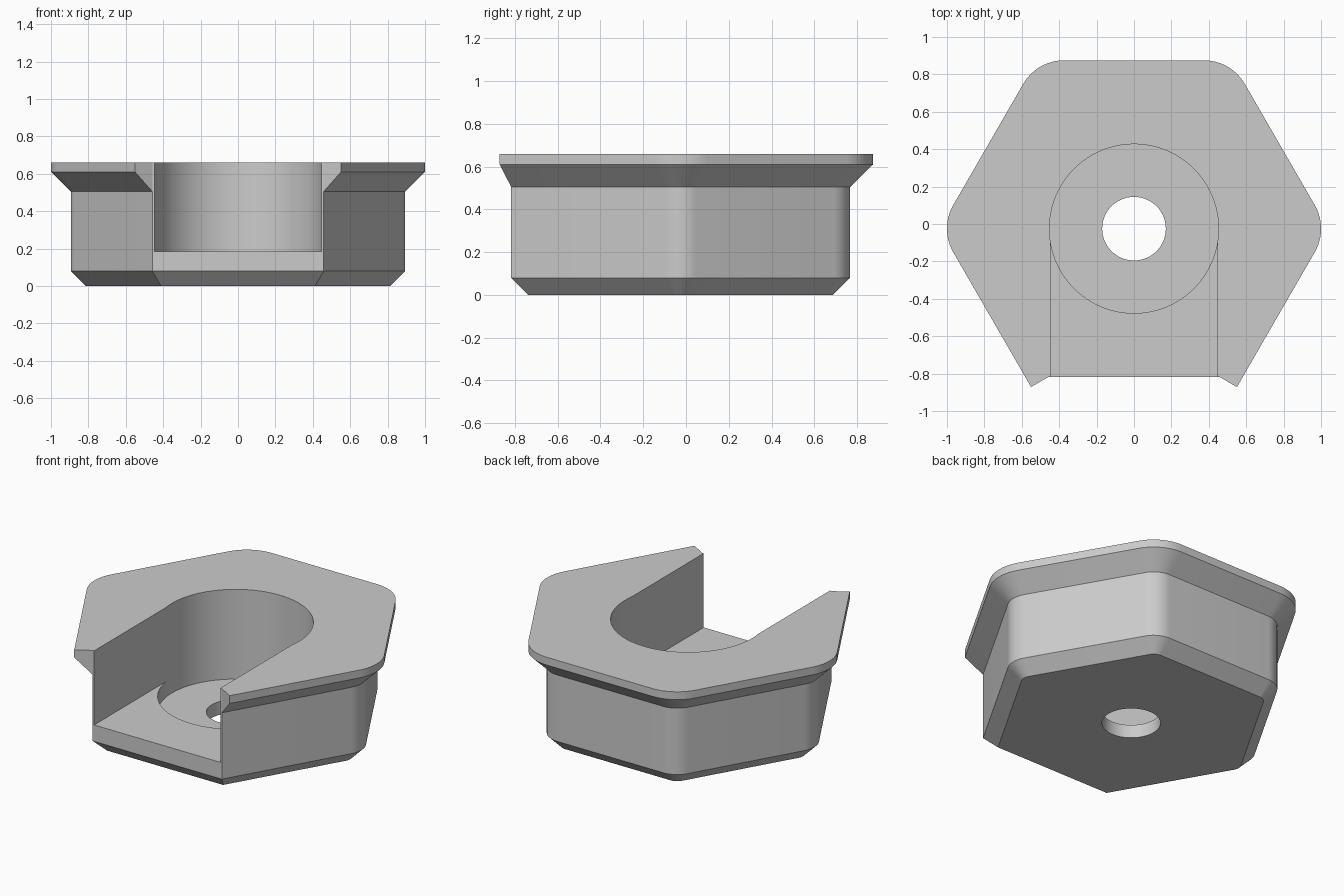
import bpy, bmesh
from math import cos, sin, radians
from mathutils import Vector

cube = bpy.data.objects.get("Cube")
if cube:
    bpy.data.objects.remove(cube, do_unlink=True)

CENTRE_Y = -0.025
APOTHEM = 0.793      # hexagon body, centre to flat
ROUND = 0.145        # body corner radius
TOP = 0.66
STEPS = 12           # segments per rounded corner

grey = bpy.data.materials.new("plain grey")
grey.use_nodes = True
grey.diffuse_color = (0.6, 0.6, 0.6, 1)
grey.node_tree.nodes["Principled BSDF"].inputs["Base Color"].default_value = (0.6, 0.6, 0.6, 1)


def polar(radius, degrees):
    return Vector((radius * cos(radians(degrees)), radius * sin(radians(degrees))))


def rounded_corners(offset):
    """Side and back corners, pushed out from the body wall by offset."""
    points = []
    for corner in range(0, 240, 60):
        middle = polar((APOTHEM - ROUND) / cos(radians(30)), corner)
        for i in range(STEPS + 1):
            points.append(middle + polar(ROUND + offset, corner - 30 + 60 * i / STEPS))
    return points


def sharp_corner(offset, angle):
    return polar((APOTHEM + offset) / cos(radians(30)), angle)


def make_object(name, bm):
    bmesh.ops.recalc_face_normals(bm, faces=bm.faces)
    mesh = bpy.data.meshes.new(name)
    bm.to_mesh(mesh)
    bm.free()
    mesh.materials.append(grey)
    obj = bpy.data.objects.new(name, mesh)
    obj.location.y = CENTRE_Y
    bpy.context.collection.objects.link(obj)
    return obj


def bridge(bm, a, b, closed):
    n = len(a)
    for i in range(n if closed else n - 1):
        j = (i + 1) % n
        bm.faces.new((a[i], a[j], b[j], b[i]))


# Hexagonal body with a chamfered base
bm = bmesh.new()
rings = []
for offset, z in ((-0.08, 0), (0, 0.08), (0, TOP)):
    outline = rounded_corners(offset) + [sharp_corner(offset, 240), sharp_corner(offset, 300)]
    rings.append([bm.verts.new((p.x, p.y, z)) for p in outline])
for low, high in zip(rings, rings[1:]):
    bridge(bm, low, high, True)
bm.faces.new(rings[0])
bm.faces.new(rings[-1])
body = make_object("socket_body", bm)

# Flange swept along five sides, ending square at the front corners
bm = bmesh.new()
rails = []
for offset, z in ((-0.04, 0.505), (0, 0.505), (0.107, 0.61), (0.107, TOP), (-0.04, TOP)):
    path = [sharp_corner(0, 300) + polar(offset, -30)] + rounded_corners(offset)
    path.append(sharp_corner(0, 240) + polar(offset, 210))
    rails.append([bm.verts.new((p.x, p.y, z)) for p in path])
for i, rail in enumerate(rails):
    bridge(bm, rail, rails[(i + 1) % len(rails)], False)
for end in (0, -1):
    bm.faces.new([rail[end] for rail in rails])
flange = make_object("flange", bm)


def cylinder(name, radius, bottom, top):
    bm = bmesh.new()
    bmesh.ops.create_cone(bm, cap_ends=True, segments=96, radius1=radius,
                          radius2=radius, depth=top - bottom)
    bmesh.ops.translate(bm, verts=bm.verts, vec=(0, 0, (top + bottom) / 2))
    return make_object(name, bm)


# Cutters: front slot, round pocket, through hole
bm = bmesh.new()
bmesh.ops.create_cube(bm, size=1)
bmesh.ops.scale(bm, verts=bm.verts, vec=(0.894, 1.2, 1))
bmesh.ops.translate(bm, verts=bm.verts, vec=(0, -0.6, 0.685))
slot = make_object("slot_cutter", bm)
pocket = cylinder("pocket_cutter", 0.452, 0.085, 1.2)
hole = cylinder("hole_cutter", 0.17, -0.2, 0.4)

# Join the flange, then cut the openings
bpy.context.view_layer.objects.active = body
for tool, operation in ((flange, 'UNION'), (slot, 'DIFFERENCE'),
                        (pocket, 'DIFFERENCE'), (hole, 'DIFFERENCE')):
    modifier = body.modifiers.new(tool.name, 'BOOLEAN')
    modifier.operation = operation
    modifier.solver = 'EXACT'
    modifier.object = tool
    bpy.ops.object.modifier_apply(modifier=modifier.name)
    bpy.data.objects.remove(tool, do_unlink=True)

# Smooth the round walls, keep the other edges crisp
bpy.ops.object.select_all(action='DESELECT')
body.select_set(True)
bpy.ops.object.shade_smooth_by_angle(angle=radians(7))
